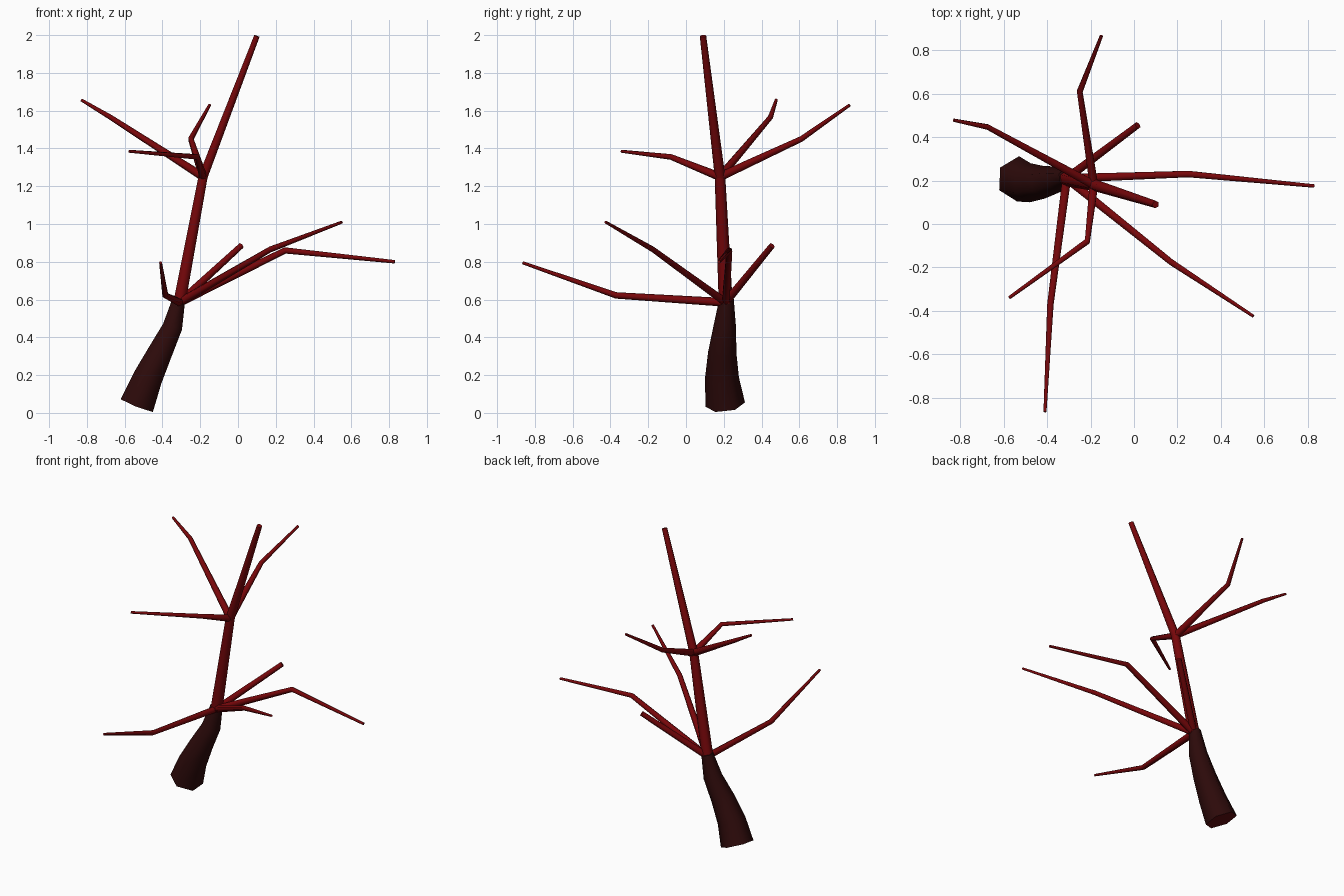
import bpy, bmesh, math
from mathutils import Vector

if "Cube" in bpy.data.objects:
    bpy.data.objects.remove(bpy.data.objects["Cube"])


def material(name, rgb):
    m = bpy.data.materials.new(name)
    m.diffuse_color = (*rgb, 1)
    m.use_nodes = True
    m.node_tree.nodes["Principled BSDF"].inputs["Base Color"].default_value = m.diffuse_color
    return m


bark = material("dark bark", (0.026, 0.003, 0.003))
wood = material("red wood", (0.185, 0.002, 0.003))
cut = material("cut wood", (0.1, 0.003, 0.004))


def limb(name, path, mat, sides=6):
    """Tapered smooth tube through (x, y, z, radius) points."""
    pts = [Vector(p[:3]) for p in path]
    bm = bmesh.new()
    rings = []
    for i, p in enumerate(pts):
        a, b = pts[max(i - 1, 0)], pts[min(i + 1, len(pts) - 1)]
        t = (b - a).normalized()
        ref = Vector((0, 1, 0)) if abs(t.y) < 0.8 and abs(t.z) > 0.7 else Vector((0, 0, 1))
        if i == 0:
            u = (ref - t * ref.dot(t)).normalized()
        else:
            u = (u - t * u.dot(t)).normalized()
        v = t.cross(u)
        r = path[i][3]
        ring = []
        for k in range(sides):
            ang = 2 * math.pi * k / sides
            ring.append(bm.verts.new(p + r * (math.cos(ang) * u + math.sin(ang) * v)))
        rings.append(ring)
    for lo, hi in zip(rings, rings[1:]):
        for k in range(sides):
            n = (k + 1) % sides
            bm.faces.new((lo[k], lo[n], hi[n], hi[k]))
    caps = [bm.faces.new(rings[0][::-1]), bm.faces.new(rings[-1])]
    bmesh.ops.recalc_face_normals(bm, faces=bm.faces)
    for f in bm.faces:
        f.smooth = f not in caps
    for c in caps:
        for e in c.edges:
            e.smooth = False
    me = bpy.data.meshes.new(name)
    bm.to_mesh(me)
    bm.free()
    me.materials.append(mat)
    ob = bpy.data.objects.new(name, me)
    bpy.context.collection.objects.link(ob)
    return ob


low = (-0.31, 0.21, 0.585)    # lower fork
high = (-0.185, 0.18, 1.25)   # upper fork

# Thick leaning trunk with a paler cut underside
trunk = limb("trunk", [(-0.534, 0.208, 0.044, 0.105), (-0.478, 0.19, 0.185, 0.09),
                       (-0.413, 0.192, 0.32, 0.075), (-0.347, 0.205, 0.455, 0.06),
                       (-0.312, 0.215, 0.605, 0.038)], bark)
trunk.data.materials.append(cut)
for f in trunk.data.polygons:
    if f.normal.z < -0.8:
        f.material_index = 1

# Slender upper stem in two lengths
limb("lower_stem", [(*low, 0.037), (*high, 0.028)], wood)
limb("upper_stem", [(*high, 0.028), (0.1, 0.09, 1.995, 0.017)], wood)

# Branches: fork point, bend, tip
branches = {
    "stub_branch": (low, [(0.017, 0.455, 0.885, 0.017)]),
    "right_branch": (low, [(0.25, 0.23, 0.86, 0.017), (0.83, 0.175, 0.80, 0.009)]),
    "front_right_branch": (low, [(0.17, -0.175, 0.865, 0.016), (0.55, -0.425, 1.01, 0.008)]),
    "front_branch": (low, [(-0.385, -0.37, 0.622, 0.017), (-0.41, -0.865, 0.795, 0.008)]),
    "back_branch": (high, [(-0.25, 0.61, 1.45, 0.015), (-0.15, 0.867, 1.63, 0.008)]),
    "left_branch": (high, [(-0.675, 0.447, 1.565, 0.014), (-0.83, 0.478, 1.657, 0.008)]),
    "front_left_branch": (high, [(-0.215, -0.08, 1.355, 0.015), (-0.575, -0.34, 1.385, 0.008)]),
}
for name, (fork, rest) in branches.items():
    limb(name, [(*fork, 0.023)] + rest, wood)
